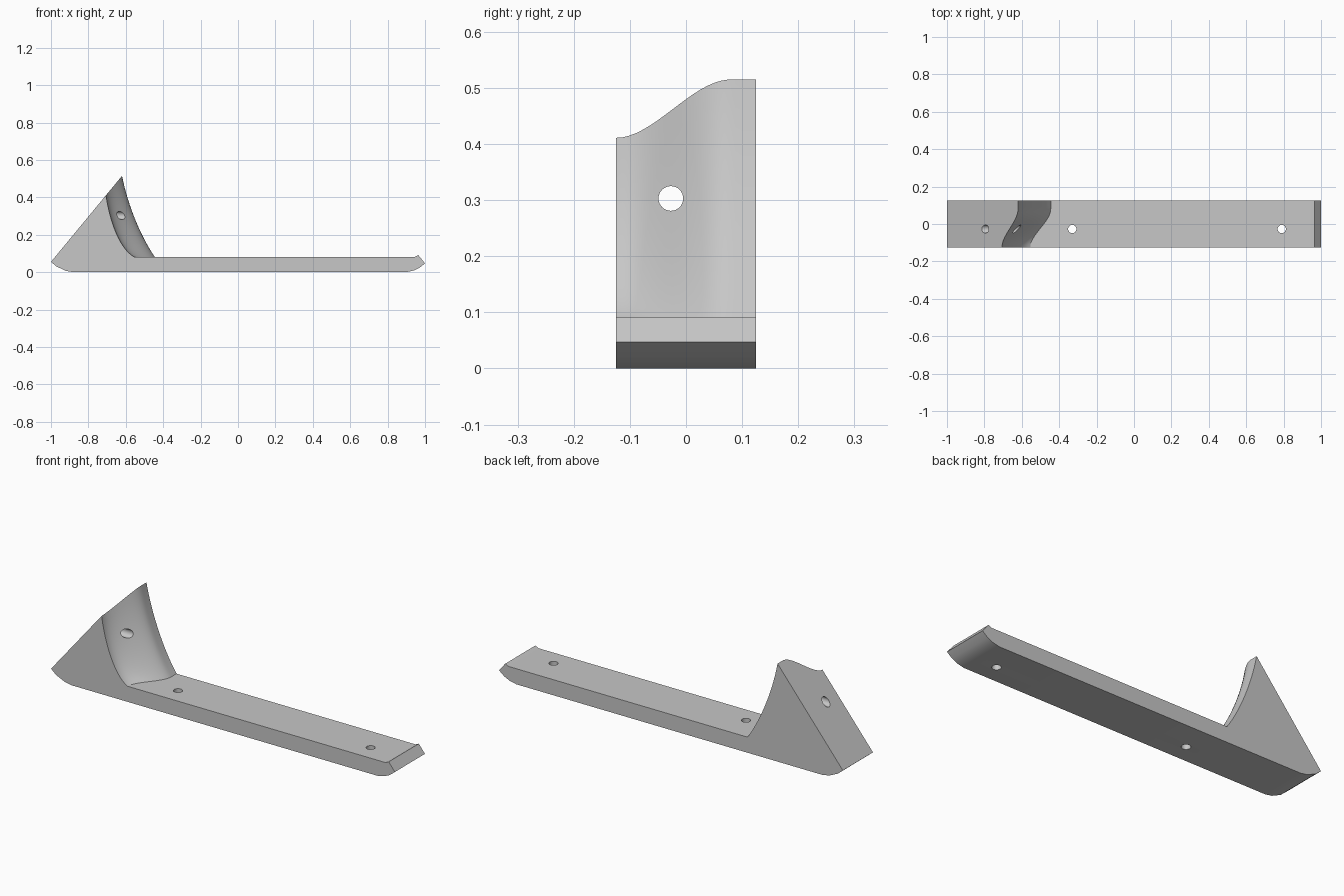
import bpy
import bmesh
import math
from mathutils import Vector
from mathutils.geometry import interpolate_bezier

cube = bpy.data.objects.get("Cube")
if cube:
    bpy.data.objects.remove(cube, do_unlink=True)

HALF_WIDTH = 0.125
TOP = 0.082
STATIONS = 20
HOLE_Y = -0.027
HOLE_RADIUS = 0.022

grey = bpy.data.materials.new("plain grey")
grey.use_nodes = True
colour = (0.57, 0.57, 0.57, 1)
grey.diffuse_color = colour
grey.node_tree.nodes["Principled BSDF"].inputs["Base Color"].default_value = colour

# Scoop curves at the front and back sides, from the crest to the foot
front_curve = [(-0.706, 0.411), (-0.68, 0.24), (-0.62, 0.115), (-0.555, TOP)]
back_curve = [(-0.62, 0.515), (-0.59, 0.36), (-0.52, 0.19), (-0.445, TOP)]

# Underside with rounded ends, then the bevelled tip and its small lip
left_round = [(-1, 0.055), (-0.97, 0.03), (-0.92, 0.007), (-0.88, 0)]
right_round = [(0.9, 0), (0.94, 0.009), (0.97, 0.023), (1, 0.047)]
lip = [(0.964, 0.091), (0.945, TOP)]


def section(y):
    """Outline of the body at depth y; the scoop sweeps back in an S."""
    s = min(1, (y + HALF_WIDTH) / 0.205)
    t = s * s * (3 - 2 * s)
    handles = [Vector((*a, 0)).lerp(Vector((*b, 0)), t)
               for a, b in zip(front_curve, back_curve)]
    scoop = interpolate_bezier(*handles, 16)
    outline = left_round + right_round + lip
    outline += [(p.x, p.y) for p in reversed(scoop)]
    return [(x, y, z) for x, z in outline]


def new_object(name, bm):
    bmesh.ops.recalc_face_normals(bm, faces=bm.faces)
    mesh = bpy.data.meshes.new(name)
    bm.to_mesh(mesh)
    bm.free()
    mesh.materials.append(grey)
    obj = bpy.data.objects.new(name, mesh)
    bpy.context.collection.objects.link(obj)
    return obj


# Body: matching sections joined from front to back
bm = bmesh.new()
rings = []
for i in range(STATIONS + 1):
    y = HALF_WIDTH * (2 * i / STATIONS - 1)
    rings.append([bm.verts.new(p) for p in section(y)])
for a, b in zip(rings, rings[1:]):
    for j in range(len(a)):
        k = (j + 1) % len(a)
        bm.faces.new((a[j], a[k], b[k], b[j]))
bm.faces.new(rings[0])
bm.faces.new(rings[-1])
body = new_object("wedge_bracket", bm)


def drill(name, location, rotation):
    """Cut a round through-hole in the body."""
    bm = bmesh.new()
    bmesh.ops.create_cone(bm, cap_ends=True, segments=32, radius1=HOLE_RADIUS,
                          radius2=HOLE_RADIUS, depth=0.6)
    cutter = new_object(name, bm)
    cutter.location = location
    cutter.rotation_euler = rotation
    cutter.hide_render = True
    mod = body.modifiers.new(name, 'BOOLEAN')
    mod.operation = 'DIFFERENCE'
    mod.solver = 'EXACT'
    mod.object = cutter
    bpy.ops.object.modifier_apply(modifier=name)
    bpy.data.objects.remove(cutter, do_unlink=True)


bpy.ops.object.select_all(action='DESELECT')
body.select_set(True)
bpy.context.view_layer.objects.active = body

# Two screw holes through the base, one through the upright wedge
drill("inner_base_hole", (-0.33, HOLE_Y, 0.04), (0, 0, 0))
drill("outer_base_hole", (0.79, HOLE_Y, 0.04), (0, 0, 0))
drill("wedge_hole", (-0.71, HOLE_Y, 0.303), (0, math.pi / 2, 0))

bpy.ops.object.shade_smooth_by_angle(angle=math.radians(25))
